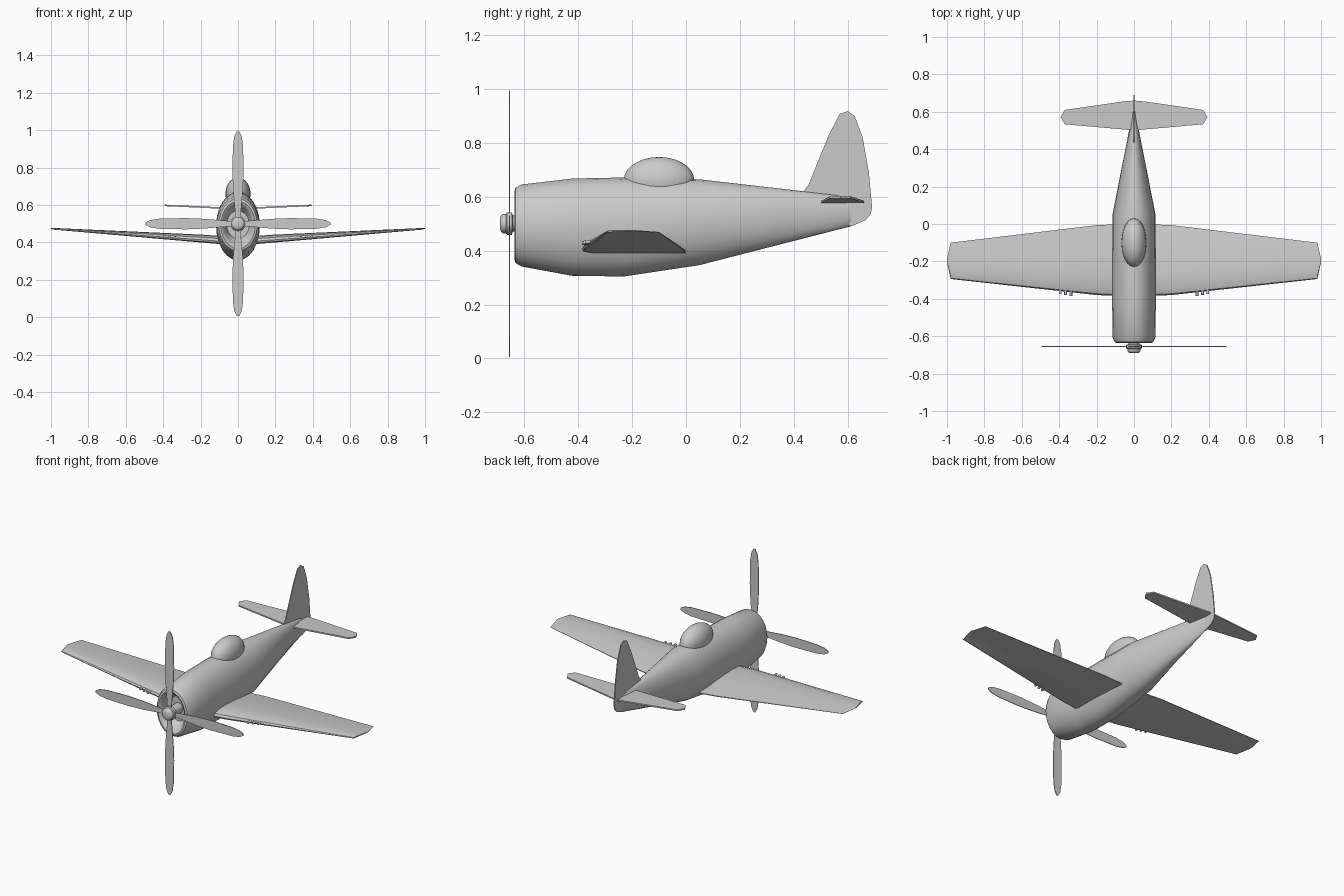
import bpy, math

if "Cube" in bpy.data.objects:
    bpy.data.objects.remove(bpy.data.objects["Cube"])


def make(name, verts, faces, smooth=None, mirror=False, thick=0.0):
    me = bpy.data.meshes.new(name)
    me.from_pydata(verts, [], faces)
    ob = bpy.data.objects.new(name, me)
    bpy.context.collection.objects.link(ob)
    bpy.ops.object.select_all(action='DESELECT')
    bpy.context.view_layer.objects.active = ob
    ob.select_set(True)
    bpy.ops.object.mode_set(mode='EDIT')
    bpy.ops.mesh.select_all(action='SELECT')
    bpy.ops.mesh.normals_make_consistent(inside=False)
    bpy.ops.object.mode_set(mode='OBJECT')
    if smooth:
        bpy.ops.object.shade_smooth_by_angle(angle=math.radians(smooth))
    if thick:
        m = ob.modifiers.new("Thickness", 'SOLIDIFY')
        m.thickness, m.offset = thick, 0
    if mirror:
        m = ob.modifiers.new("Mirror", 'MIRROR')
        m.use_clip = True
    return ob


def loft(name, rings, **kw):
    """Skin a list of equal-length closed rings and cap both ends."""
    n = len(rings[0])
    verts = [p for r in rings for p in r]
    faces = [(i * n + j, i * n + (j + 1) % n, (i + 1) * n + (j + 1) % n, (i + 1) * n + j)
             for i in range(len(rings) - 1) for j in range(n)]
    faces += [tuple(range(n)), tuple(range(len(verts) - n, len(verts)))]
    return make(name, verts, faces, **kw)


def ellipse(y, zc, rx, rz, n=24):
    return [(rx * math.cos(2 * math.pi * k / n), y, zc + rz * math.sin(2 * math.pi * k / n))
            for k in range(n)]


# Fuselage: from inside the cowling opening, round the lip, back to the tail edge
# (y, bottom z, top z, half width)
body = [(-0.57, 0.42, 0.57, 0.060), (-0.61, 0.395, 0.595, 0.074), (-0.630, 0.380, 0.608, 0.082),
        (-0.636, 0.367, 0.620, 0.092), (-0.632, 0.354, 0.633, 0.103), (-0.61, 0.341, 0.645, 0.114),
        (-0.42, 0.306, 0.667, 0.117), (-0.23, 0.304, 0.671, 0.117), (0.05, 0.346, 0.664, 0.115),
        (0.33, 0.418, 0.632, 0.060), (0.612, 0.490, 0.599, 0.004)]
loft("fuselage", [ellipse(y, (b + t) / 2, w, (t - b) / 2) for y, b, t, w in body], smooth=40)

# Propeller hub
hub = [(-0.57, 0.030), (-0.642, 0.030), (-0.646, 0.042), (-0.664, 0.042), (-0.668, 0.036),
       (-0.678, 0.036), (-0.686, 0.030), (-0.690, 0.018)]
loft("propeller_hub", [ellipse(y, 0.5, r, r, 16) for y, r in hub], smooth=40)

# Four propeller blades
half = [(0.02, 0.013), (0.08, 0.017), (0.18, 0.026), (0.28, 0.030), (0.42, 0.027),
        (0.47, 0.019), (0.494, 0.006)]
outline = half + [(r, -w) for r, w in reversed(half)]
for i in range(4):
    a = i * math.pi / 2
    c, s = math.cos(a), math.sin(a)
    make(f"propeller_blade_{i + 1}",
         [(r * c - w * s, -0.655, 0.5 + r * s + w * c) for r, w in outline],
         [tuple(range(len(outline)))], thick=0.004)

# Canopy bubble
bpy.ops.mesh.primitive_uv_sphere_add(segments=24, ring_count=14, location=(0, -0.10, 0.66))
canopy = bpy.context.object
canopy.name = "canopy"
canopy.scale = (0.067, 0.131, 0.087)
bpy.ops.object.transform_apply(location=False, rotation=False, scale=True)
bpy.ops.object.shade_smooth_by_angle(angle=math.radians(40))

# Wings: flat-bottomed section (chord fraction, height fraction)
foil = [(0, 0.35), (0.02, 0.65), (0.10, 0.92), (0.28, 1.0), (0.6, 0.75), (1, 0.12),
        (1, 0), (0.5, 0), (0.08, 0), (0.01, 0.12)]
# (x, leading y, trailing y, bottom z, thickness)
stations = [(0.03, -0.387, 0.0, 0.386, 0.045), (0.20, -0.380, -0.006, 0.400, 0.042),
            (0.98, -0.294, -0.100, 0.468, 0.009), (1.0, -0.205, -0.185, 0.472, 0.005)]
loft("wings", [[(x, y0 + (y1 - y0) * u, z + t * v) for u, v in foil]
               for x, y0, y1, z, t in stations], smooth=35, mirror=True)

# Wing guns
for i, (x, y) in enumerate([(0.337, -0.386), (0.366, -0.380), (0.395, -0.374)]):
    z = 0.416 + 0.06 * x - 0.008
    ring = ellipse(0, z, 0.007, 0.007, 10)
    loft(f"wing_guns_{i + 1}", [[(px + x, yy, pz) for px, _, pz in ring] for yy in (y, -0.32)],
         smooth=40, mirror=True)

# Tailplane, thin with slight dihedral
tail = [(0, 0.500), (0.05, 0.505), (0.37, 0.533), (0.393, 0.572), (0.37, 0.610),
        (0.05, 0.656), (0, 0.660)]
loft("tailplane", [[(x, y, 0.580 + 0.046 * x + dz) for x, y in tail] for dz in (-0.004, 0.004)],
     mirror=True)

# Fin and rudder
fin = [(0.43, 0.612), (0.455, 0.645), (0.485, 0.72), (0.53, 0.83), (0.57, 0.907), (0.60, 0.917),
       (0.625, 0.90), (0.655, 0.82), (0.678, 0.69), (0.690, 0.56), (0.685, 0.535),
       (0.665, 0.512), (0.612, 0.490), (0.55, 0.52)]
make("tail_fin", [(0, y, z) for y, z in fin], [tuple(range(len(fin)))], thick=0.006)
